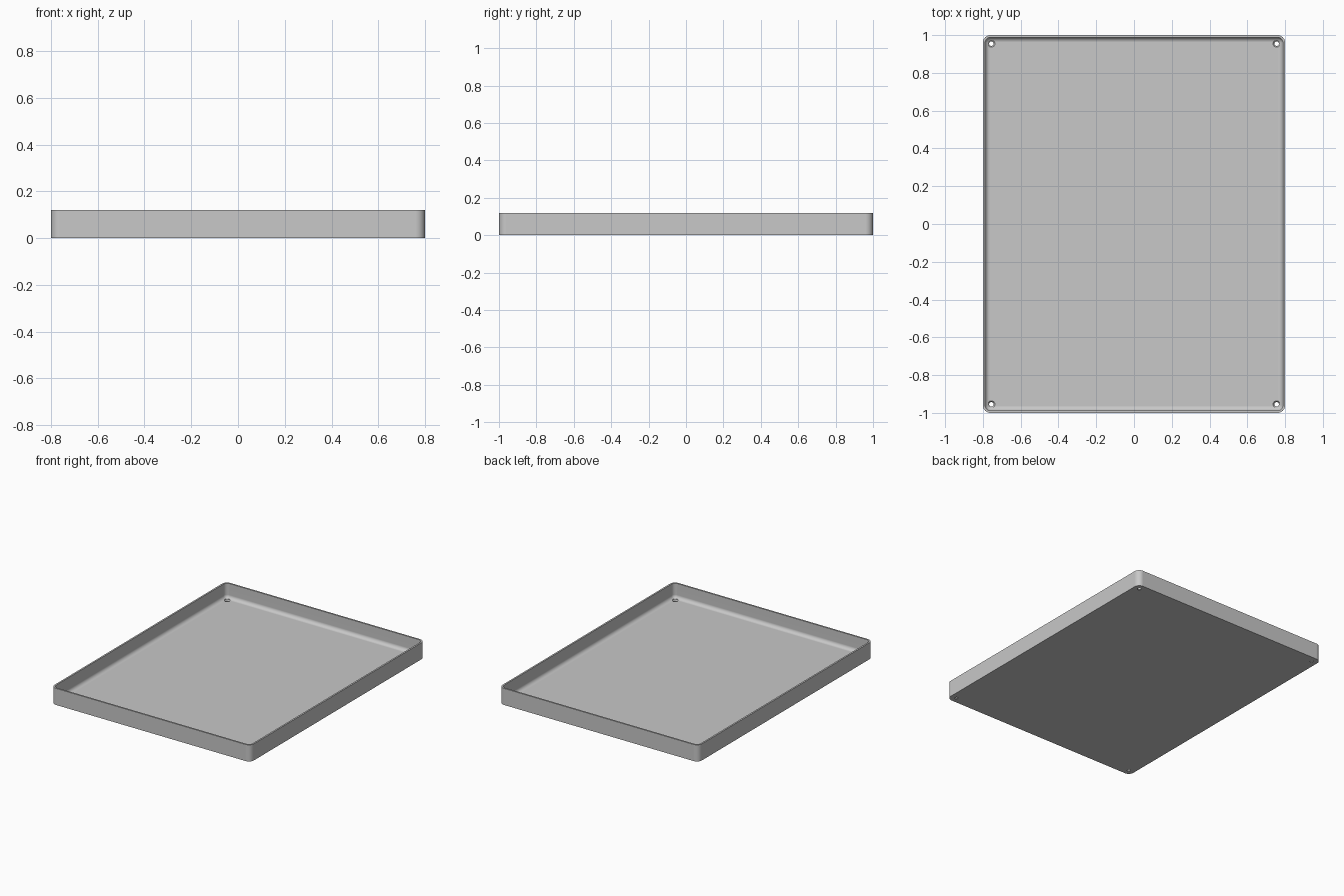
import bpy, bmesh, math

WIDTH, DEPTH, HEIGHT = 1.6, 2.0, 0.12
CORNER, WALL, FLOOR, FILLET = 0.04, 0.012, 0.012, 0.026
HOLE_X, HOLE_Y = 0.755, 0.955
STEPS = 8

cube = bpy.data.objects.get("Cube")
if cube:
    bpy.data.objects.remove(cube, do_unlink=True)

grey = bpy.data.materials.new("light_grey")
grey.use_nodes = True
colour = (0.58, 0.58, 0.58, 1)
grey.diffuse_color = colour
grey.node_tree.nodes["Principled BSDF"].inputs["Base Color"].default_value = colour


def rounded_ring(bm, inset, z):
    """Rounded rectangle of vertices, concentric with the outer wall."""
    radius = CORNER - inset
    cx, cy = WIDTH / 2 - CORNER, DEPTH / 2 - CORNER
    ring = []
    for quarter, (sx, sy) in enumerate([(1, 1), (-1, 1), (-1, -1), (1, -1)]):
        for i in range(STEPS + 1):
            a = (quarter + i / STEPS) * math.pi / 2
            ring.append(bm.verts.new((sx * cx + radius * math.cos(a),
                                      sy * cy + radius * math.sin(a), z)))
    return ring


def circle_ring(bm, x, y, radius, z, sides=24):
    turn = 2 * math.pi / sides
    return [bm.verts.new((x + radius * math.cos(i * turn),
                          y + radius * math.sin(i * turn), z)) for i in range(sides)]


def skin(bm, rings):
    """Join successive rings with quads and cap both ends."""
    for low, high in zip(rings, rings[1:]):
        n = len(low)
        for i in range(n):
            j = (i + 1) % n
            bm.faces.new((low[i], low[j], high[j], high[i]))
    bm.faces.new(rings[0][::-1])
    bm.faces.new(rings[-1])


def make_object(name, bm):
    bmesh.ops.recalc_face_normals(bm, faces=bm.faces)
    mesh = bpy.data.meshes.new(name)
    bm.to_mesh(mesh)
    bm.free()
    mesh.materials.append(grey)
    obj = bpy.data.objects.new(name, mesh)
    bpy.context.collection.objects.link(obj)
    return obj


# Tray shell: outer wall, rim, inner wall, floor fillet, floor
profile = [(0, 0), (0, HEIGHT), (WALL, HEIGHT)]
for i in range(STEPS + 1):
    a = i / STEPS * math.pi / 2
    profile.append((WALL + FILLET * (1 - math.cos(a)),
                    FLOOR + FILLET * (1 - math.sin(a))))
bm = bmesh.new()
skin(bm, [rounded_ring(bm, inset, z) for inset, z in profile])
tray = make_object("tray", bm)

# Countersunk screw holes in the four corners
bm = bmesh.new()
for sx in (-1, 1):
    for sy in (-1, 1):
        skin(bm, [circle_ring(bm, sx * HOLE_X, sy * HOLE_Y, r, z)
                  for r, z in ((0.012, -0.02), (0.012, 0.003),
                               (0.019, FLOOR), (0.019, 0.06))])
cutter = make_object("hole_cutter", bm)
cutter.hide_render = True

cut = tray.modifiers.new("screw_holes", "BOOLEAN")
cut.operation = "DIFFERENCE"
cut.solver = "EXACT"
cut.object = cutter

bpy.ops.object.select_all(action="DESELECT")
tray.select_set(True)
bpy.context.view_layer.objects.active = tray
bpy.ops.object.modifier_apply(modifier=cut.name)
bpy.data.objects.remove(cutter, do_unlink=True)

# Smooth fillets and corners while keeping the large faces flat
bpy.ops.object.shade_smooth_by_angle(angle=math.radians(30))
weighted = tray.modifiers.new("flat_faces", "WEIGHTED_NORMAL")
weighted.keep_sharp = True
